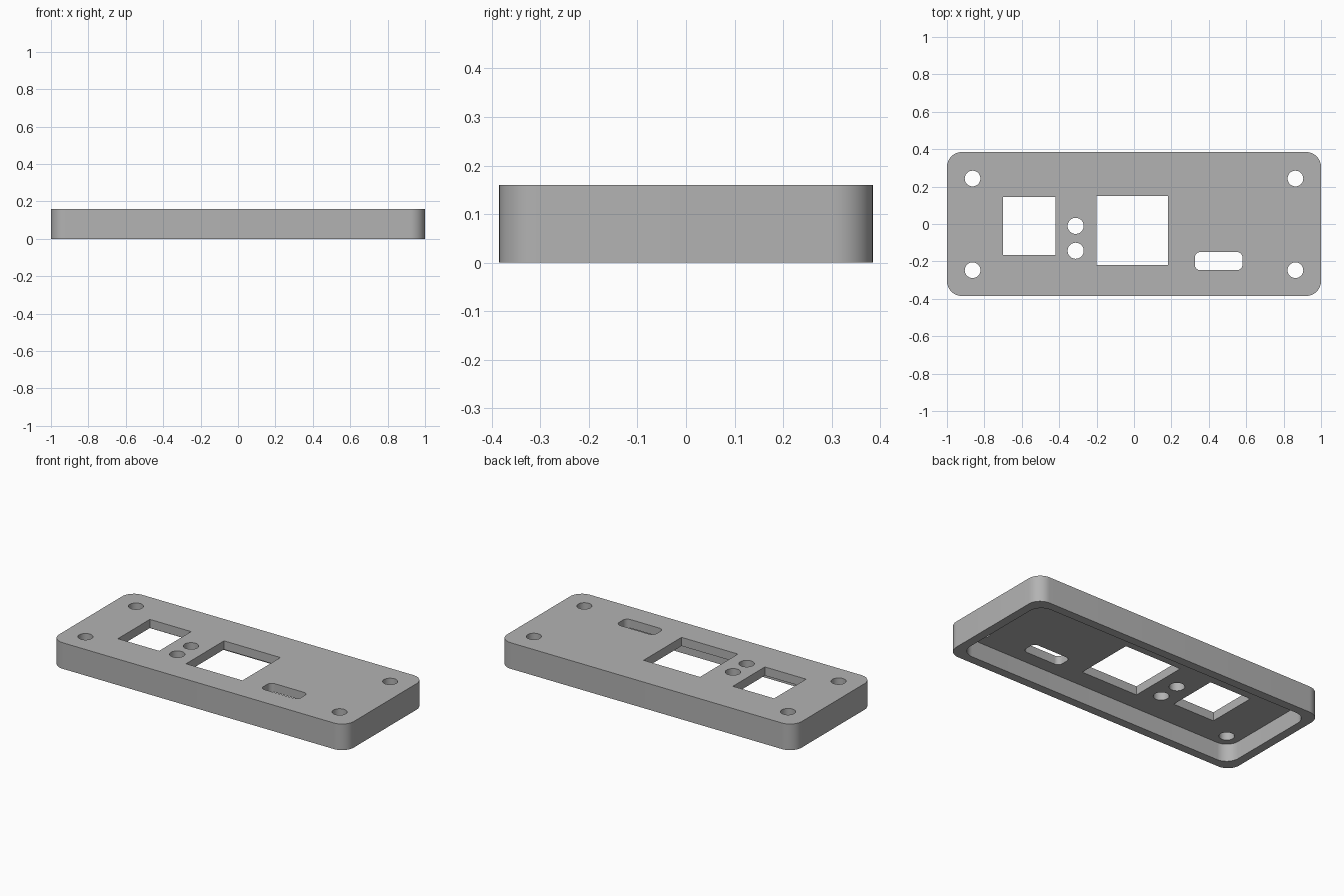
import bpy, bmesh
from math import cos, sin, pi

cube = bpy.data.objects.get("Cube")
if cube:
    bpy.data.objects.remove(cube, do_unlink=True)

HEIGHT, PLATE, WALL = 0.16, 0.053, 0.053
HALF_X, HALF_Y, CORNER = 1.0, 0.385, 0.08

grey = bpy.data.materials.new("plain grey")
grey.use_nodes = True
colour = (0.45, 0.45, 0.45, 1)
grey.diffuse_color = colour
grey.node_tree.nodes["Principled BSDF"].inputs["Base Color"].default_value = colour


def rounded_rect(x0, x1, y0, y1, r=0, steps=12):
    """Counter-clockwise outline; r = 0 gives square corners."""
    if r == 0:
        return [(x0, y0), (x1, y0), (x1, y1), (x0, y1)]
    centres = [(x1 - r, y1 - r), (x0 + r, y1 - r), (x0 + r, y0 + r), (x1 - r, y0 + r)]
    return [(cx + r * cos((q + i / steps) * pi / 2), cy + r * sin((q + i / steps) * pi / 2))
            for q, (cx, cy) in enumerate(centres) for i in range(steps + 1)]


def circle(cx, cy, r, n=40):
    return [(cx + r * cos(2 * pi * i / n), cy + r * sin(2 * pi * i / n)) for i in range(n)]


def prism(name, outline, z0, z1):
    bm = bmesh.new()
    base = bm.faces.new([bm.verts.new((x, y, z0)) for x, y in outline])
    top = bmesh.ops.extrude_face_region(bm, geom=[base])["geom"]
    bmesh.ops.translate(bm, vec=(0, 0, z1 - z0),
                        verts=[v for v in top if isinstance(v, bmesh.types.BMVert)])
    bmesh.ops.recalc_face_normals(bm, faces=bm.faces)
    mesh = bpy.data.meshes.new(name)
    bm.to_mesh(mesh)
    bm.free()
    mesh.materials.append(grey)
    obj = bpy.data.objects.new(name, mesh)
    bpy.context.collection.objects.link(obj)
    return obj


# Rounded shell
cover = prism("cover_plate", rounded_rect(-HALF_X, HALF_X, -HALF_Y, HALF_Y, CORNER), 0, HEIGHT)

# Hollow underside
ix, iy = HALF_X - WALL, HALF_Y - WALL
cutters = [prism("recess_cutter", rounded_rect(-ix, ix, -iy, iy, CORNER), -0.1, HEIGHT - PLATE)]

# Openings through the plate: two windows, a slot, two button holes, four screw holes
openings = [
    rounded_rect(-0.70, -0.42, -0.165, 0.145),
    rounded_rect(-0.20, 0.183, -0.218, 0.15),
    rounded_rect(0.325, 0.58, -0.247, -0.15, 0.03),
    circle(-0.312, -0.01, 0.043),
    circle(-0.312, -0.143, 0.043),
]
openings += [circle(sx * 0.863, sy * 0.245 - 0.002, 0.042) for sx in (-1, 1) for sy in (-1, 1)]
cutters += [prism("opening_cutter", outline, 0.05, 0.3) for outline in openings]

# Cut, apply and drop the cutters
bpy.ops.object.select_all(action="DESELECT")
cover.select_set(True)
bpy.context.view_layer.objects.active = cover
for cutter in cutters:
    cutter.hide_render = True
    mod = cover.modifiers.new("cut", "BOOLEAN")
    mod.operation, mod.solver, mod.object = "DIFFERENCE", "EXACT", cutter
    bpy.ops.object.modifier_apply(modifier=mod.name)
    bpy.data.objects.remove(cutter, do_unlink=True)

bpy.ops.object.shade_smooth_by_angle(angle=pi / 6)
